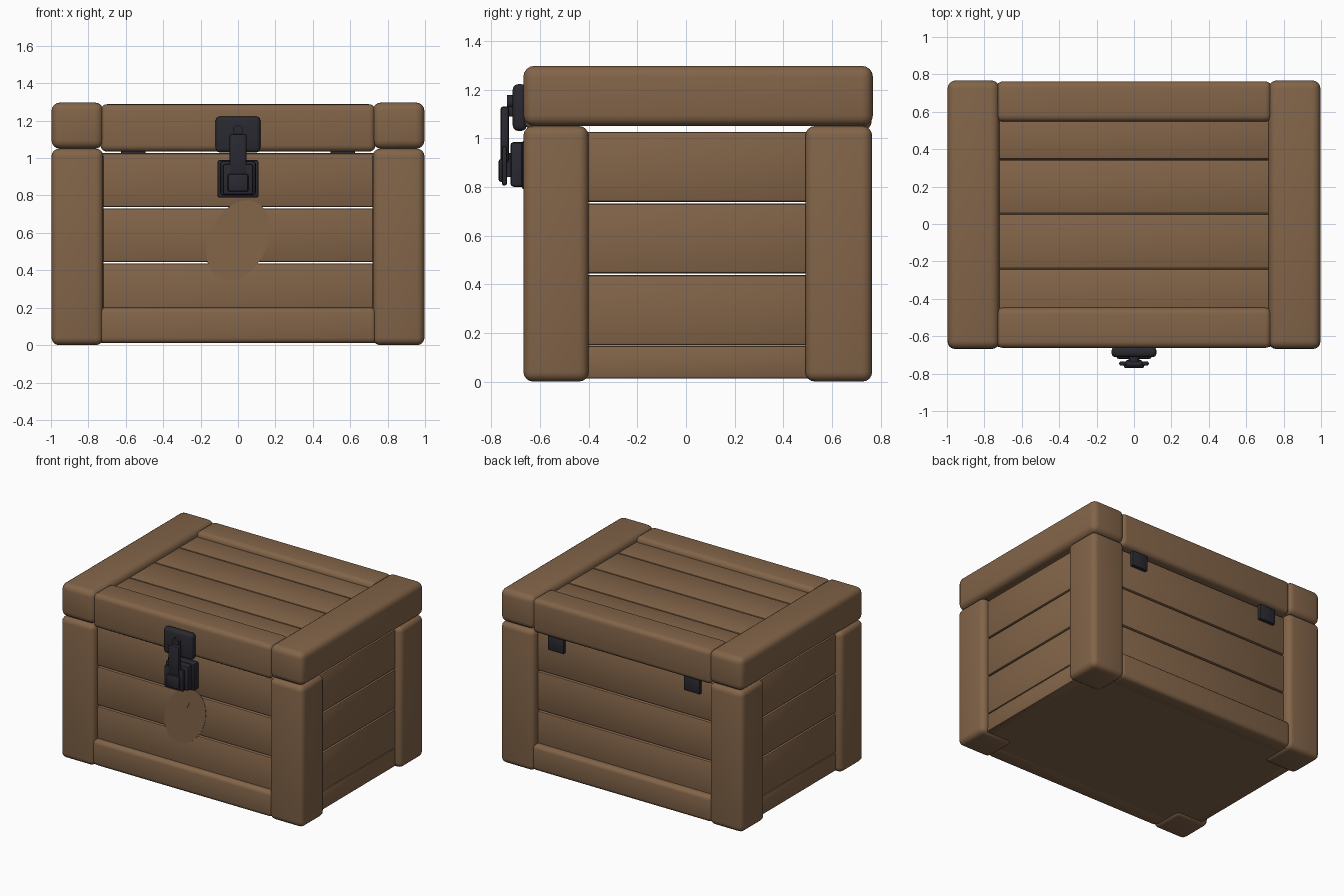
import bpy, bmesh, math
from mathutils import Matrix, Vector

if "Cube" in bpy.data.objects:
    bpy.data.objects.remove(bpy.data.objects["Cube"])


def material(name, rgb):
    m = bpy.data.materials.new(name)
    m.diffuse_color = (*rgb, 1.0)
    m.use_nodes = True
    m.node_tree.nodes["Principled BSDF"].inputs["Base Color"].default_value = m.diffuse_color
    return m


WOOD = material("brown wood", (0.225, 0.128, 0.066))
METAL = material("dark iron", (0.022, 0.022, 0.030))


def finish(bm, name, mat, angle=40):
    bmesh.ops.recalc_face_normals(bm, faces=bm.faces)
    me = bpy.data.meshes.new(name)
    bm.to_mesh(me)
    bm.free()
    me.materials.append(mat)
    ob = bpy.data.objects.new(name, me)
    bpy.context.collection.objects.link(ob)
    bpy.ops.object.select_all(action='DESELECT')
    ob.select_set(True)
    bpy.context.view_layer.objects.active = ob
    bpy.ops.object.shade_smooth_by_angle(angle=math.radians(angle))
    return ob


def box(name, x, y, z, mat=WOOD, bevel=0.012, seg=2):
    """Rounded box given its extents on each axis."""
    bm = bmesh.new()
    bmesh.ops.create_cube(bm, size=1)
    for v in bm.verts:
        v.co = Vector(r[0] + (c + 0.5) * (r[1] - r[0]) for c, r in zip(v.co, (x, y, z)))
    if bevel:
        bmesh.ops.bevel(bm, geom=bm.edges[:], offset=bevel, segments=seg,
                        profile=0.5, affect='EDGES')
    return finish(bm, name, mat)


def rod(name, x, z, y, r, mat=METAL):
    """Cylinder along y, from y[0] to y[1]."""
    bm = bmesh.new()
    bmesh.ops.create_cone(bm, cap_ends=True, segments=24, radius1=r, radius2=r, depth=y[1] - y[0],
                          matrix=Matrix.Translation((x, sum(y) / 2, z)) @ Matrix.Rotation(math.pi / 2, 4, 'X'))
    return finish(bm, name, mat)


# corner posts and end beams of the lid
for s, side in ((-1, "left"), (1, "right")):
    xr = sorted((s * 0.997, s * 0.72))
    box(f"front_{side}_post", xr, (-0.668, -0.40), (0, 1.05), bevel=0.04, seg=4)
    box(f"back_{side}_post", xr, (0.49, 0.765), (0, 1.05), bevel=0.04, seg=4)
    box(f"lid_{side}_beam", xr, (-0.668, 0.768), (1.05, 1.297), bevel=0.045, seg=4)

# wall planks with narrow see-through gaps
rows = ((0.012, 0.147), (0.148, 0.437), (0.444, 0.731), (0.738, 1.026))
for i, z in enumerate(rows):
    box(f"front_plank_{i}", (-0.75, 0.75), (-0.62, -0.55), z)
    box(f"back_plank_{i}", (-0.75, 0.75), (0.64, 0.71), z)
    for s, side in ((-1, "left"), (1, "right")):
        box(f"{side}_plank_{i}", sorted((s * 0.95, s * 0.88)), (-0.43, 0.52), z)

# floor and bottom rails
box("floor", (-0.94, 0.94), (-0.62, 0.71), (0.012, 0.06), bevel=0)
box("front_bottom_rail", (-0.74, 0.74), (-0.66, -0.52), (0.01, 0.20), bevel=0.028, seg=3)
box("back_bottom_rail", (-0.74, 0.74), (0.62, 0.757), (0.01, 0.20), bevel=0.028, seg=3)

# lid rails and planks
box("lid_front_rail", (-0.735, 0.735), (-0.663, -0.447), (1.034, 1.288), bevel=0.035, seg=4)
box("lid_back_rail", (-0.735, 0.735), (0.547, 0.763), (1.034, 1.288), bevel=0.035, seg=4)
cuts = (-0.50, -0.24, 0.055, 0.345, 0.60)
for i in range(4):
    box(f"lid_plank_{i}", (-0.75, 0.75), (cuts[i] + 0.001, cuts[i + 1] - 0.001), (1.18, 1.25))

# hinges at the back
for s, side in ((-1, "left"), (1, "right")):
    box(f"{side}_hinge", (s * 0.56 - 0.066, s * 0.56 + 0.066), (0.70, 0.735), (0.925, 1.045), METAL, 0.008)

# latch: plates, pin, swinging hasp and catch
box("latch_upper_plate", (-0.12, 0.12), (-0.712, -0.655), (1.03, 1.222), METAL, 0.022, 3)
box("latch_lower_plate", (-0.11, 0.11), (-0.675, -0.61), (0.788, 0.99), METAL, 0.012)
box("latch_lower_block", (-0.095, 0.095), (-0.722, -0.66), (0.80, 0.985), METAL, 0.015)
rod("latch_pin", 0, 1.15, (-0.735, -0.70), 0.028)
box("hasp_arm", (-0.045, 0.045), (-0.762, -0.728), (0.90, 1.13), METAL, 0.01)
box("hasp_pivot", (-0.03, 0.03), (-0.74, -0.70), (1.09, 1.13), METAL, 0.006)
box("hasp_plate", (-0.08, 0.08), (-0.757, -0.735), (0.805, 0.968), METAL, 0.01)
box("hasp_catch", (-0.055, 0.055), (-0.77, -0.735), (0.82, 0.915), METAL, 0.01)
box("catch_stem", (-0.03, 0.03), (-0.745, -0.715), (0.84, 0.94), METAL, 0)

# thin slotted oval inlay on the front: two half ovals and a strip
A, B, W = 0.225, 0.155, 0.012
t = math.radians(64)


def inlay(name, pts, y):
    bm = bmesh.new()
    vs = [bm.verts.new((u * math.cos(t) - v * math.sin(t), y,
                        0.56 + u * math.sin(t) + v * math.cos(t))) for u, v in pts]
    f = bm.faces.new(vs)
    ext = bmesh.ops.extrude_face_region(bm, geom=[f])
    for v in ext["geom"]:
        if isinstance(v, bmesh.types.BMVert):
            v.co.y += 0.003
    finish(bm, name, WOOD)


a0 = math.asin(W / B)
for s, side in ((-1, "lower"), (1, "upper")):
    arc = [a0 + (math.pi - 2 * a0) * i / 24 for i in range(25)]
    inlay(f"inlay_{side}_half", [(A * math.cos(a), s * B * math.sin(a)) for a in arc], -0.622)
e = A * math.cos(a0)
inlay("inlay_strip", [(-e, -W), (e, -W), (e, W), (-e, W)], -0.6215)
